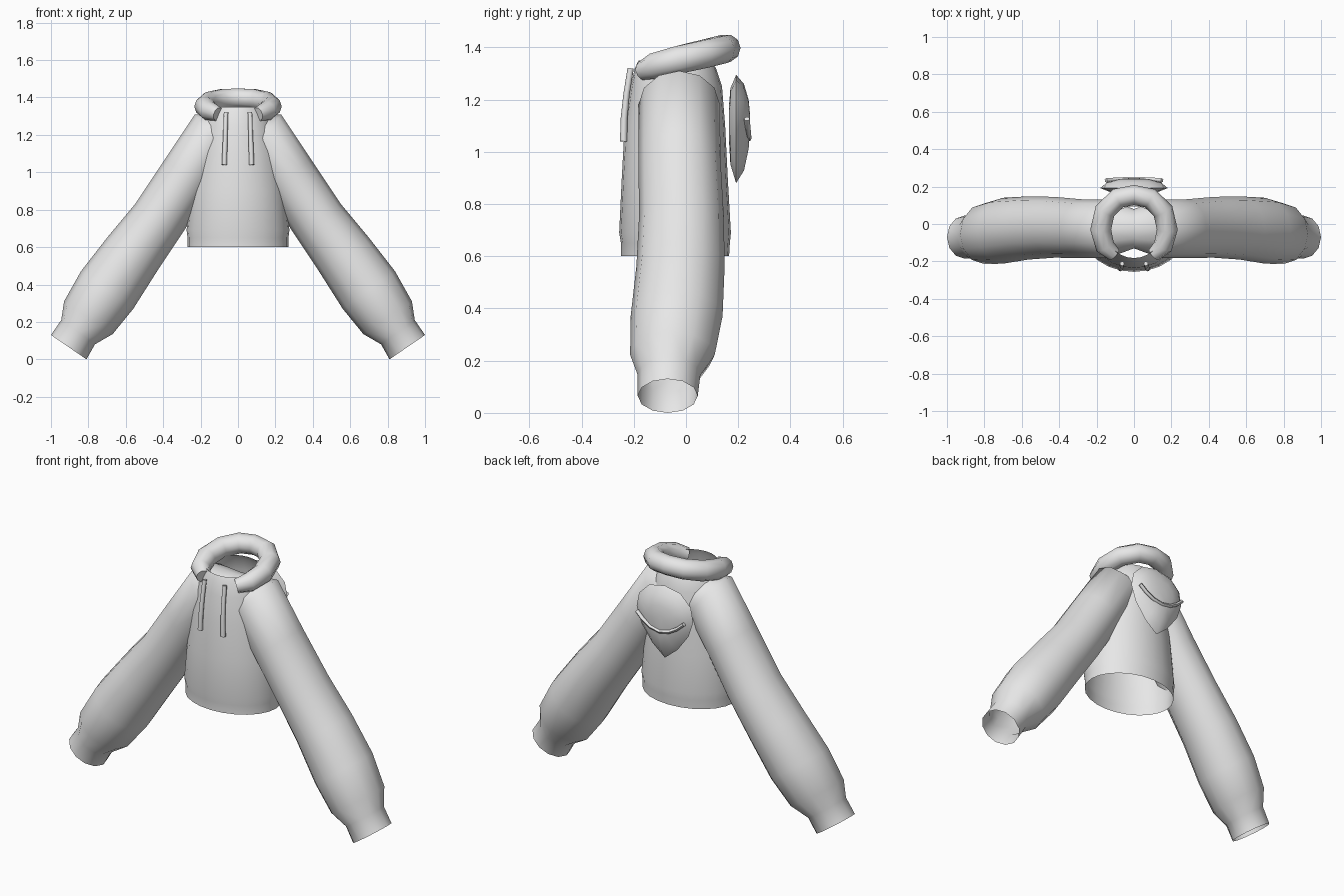
import bpy, bmesh, math
from mathutils import Vector

if "Cube" in bpy.data.objects:
    bpy.data.objects.remove(bpy.data.objects["Cube"])

grey = bpy.data.materials.new("light_grey_fabric")
grey.diffuse_color = (0.8, 0.8, 0.8, 1)
grey.use_nodes = True
grey.node_tree.nodes["Principled BSDF"].inputs["Base Color"].default_value = grey.diffuse_color


def loft(name, rings, caps=False, angle=60):
    """Skin a list of equally sized closed rings."""
    bm = bmesh.new()
    loops = [[bm.verts.new(p) for p in ring] for ring in rings]
    n = len(loops[0])
    for a, b in zip(loops, loops[1:]):
        for i in range(n):
            j = (i + 1) % n
            bm.faces.new((a[i], a[j], b[j], b[i]))
    if caps:
        bm.faces.new(loops[0][::-1])
        bm.faces.new(loops[-1])
    # the first ring's centre and face decide whether to flip outward
    bmesh.ops.recalc_face_normals(bm, faces=bm.faces)
    mesh = bpy.data.meshes.new(name)
    bm.to_mesh(mesh)
    bm.free()
    mesh.materials.append(grey)
    obj = bpy.data.objects.new(name, mesh)
    bpy.context.collection.objects.link(obj)
    bpy.ops.object.select_all(action='DESELECT')
    obj.select_set(True)
    bpy.context.view_layer.objects.active = obj
    bpy.ops.object.shade_smooth_by_angle(angle=math.radians(angle))
    return obj


def ellipse(centre, u, v, n):
    return [centre + u * math.cos(2 * math.pi * i / n) + v * math.sin(2 * math.pi * i / n)
            for i in range(n)]


def tube(name, path, radii, n):
    """Round capped tube along a path."""
    pts = [Vector(p) for p in path]
    rings = []
    for i, p in enumerate(pts):
        d = (pts[min(i + 1, len(pts) - 1)] - pts[max(i - 1, 0)]).normalized()
        ref = Vector((0, 0, 1)) if abs(d.z) < 0.8 else Vector((0, 1, 0))
        u = d.cross(ref).normalized()
        rings.append(ellipse(p, u * radii[i], d.cross(u) * radii[i], n))
    return loft(name, rings, True)


# Torso: z, half width, front y, back y; open at hem and neck
torso = []
for z, hx, y0, y1 in [(0.60, 0.27, -0.249, 0.165), (0.65, 0.27, -0.249, 0.168),
                      (0.69, 0.275, -0.256, 0.172), (0.90, 0.255, -0.246, 0.16),
                      (1.10, 0.225, -0.235, 0.15), (1.25, 0.19, -0.212, 0.138),
                      (1.32, 0.165, -0.196, 0.115), (1.35, 0.145, -0.182, 0.095)]:
    torso.append(ellipse(Vector((0, (y0 + y1) / 2, z)), Vector((hx, 0, 0)),
                         Vector((0, (y1 - y0) / 2, 0)), 24))
loft("torso", torso)

# Sleeves: outer x, z, inner x, z, front y, back y; open at the cuff
SLEEVE = [(0.0, 1.30, 0.0, 1.12, -0.13, 0.08), (0.23, 1.31, 0.05, 1.05, -0.182, 0.13),
          (0.39, 1.07, 0.165, 0.88, -0.182, 0.132),
          (0.55, 0.83, 0.30, 0.67, -0.18, 0.145), (0.70, 0.65, 0.43, 0.475, -0.19, 0.148),
          (0.84, 0.47, 0.56, 0.27, -0.212, 0.14), (0.93, 0.31, 0.67, 0.135, -0.214, 0.11),
          (0.945, 0.21, 0.765, 0.08, -0.185, 0.055), (1.0, 0.13, 0.81, 0.0, -0.185, 0.045)]
for side, label in ((-1, "left"), (1, "right")):
    rings = []
    for xa, za, xb, zb, y0, y1 in SLEEVE:
        a, b = Vector((side * xa, 0, za)), Vector((side * xb, 0, zb))
        rings.append(ellipse((a + b) / 2 + Vector((0, (y0 + y1) / 2, 0)), (a - b) / 2,
                             Vector((0, (y1 - y0) / 2, 0)), 12))
    loft(label + "_sleeve", rings)

    # Drawstring hanging from the neck
    tube(label + "_drawstring", [(side * 0.064, -0.212, 1.32), (side * 0.067, -0.228, 1.22),
                                 (side * 0.070, -0.237, 1.13), (side * 0.073, -0.239, 1.04)],
         [0.012, 0.012, 0.013, 0.014], 8)

# Rolled collar, open at the front
half = [(0.105, -0.165, 1.31), (0.155, -0.12, 1.328), (0.178, -0.03, 1.352),
        (0.155, 0.07, 1.375), (0.085, 0.138, 1.392), (0, 0.155, 1.397)]
size = [0.038, 0.052, 0.056, 0.056, 0.055, 0.054]
tube("collar", half + [(-x, y, z) for x, y, z in half[-2::-1]], size + size[-2::-1], 10)

# Teardrop hood pad behind the back
edge = [(0, 1.295), (0.10, 1.275), (0.165, 1.21), (0.18, 1.13),
        (0.15, 1.04), (0.08, 0.945), (0, 0.88)]
edge += [(-x, z) for x, z in edge[-2:0:-1]]
pad = []
for y, s in [(0.165, 0.35), (0.17, 0.7), (0.192, 1), (0.222, 0.8), (0.24, 0.45), (0.245, 0.15)]:
    pad.append([Vector((x * s, y, 1.12 + (z - 1.12) * s)) for x, z in edge])
loft("hood_pad", pad, True, 80)

# Curved piping across the pad
tube("pad_piping", [(x, 0.24 - 0.3 * x * x, 1.05 + 3.4 * x * x)
                    for x in (-0.15, -0.11, -0.06, 0, 0.06, 0.11, 0.15)], [0.011] * 7, 6)
